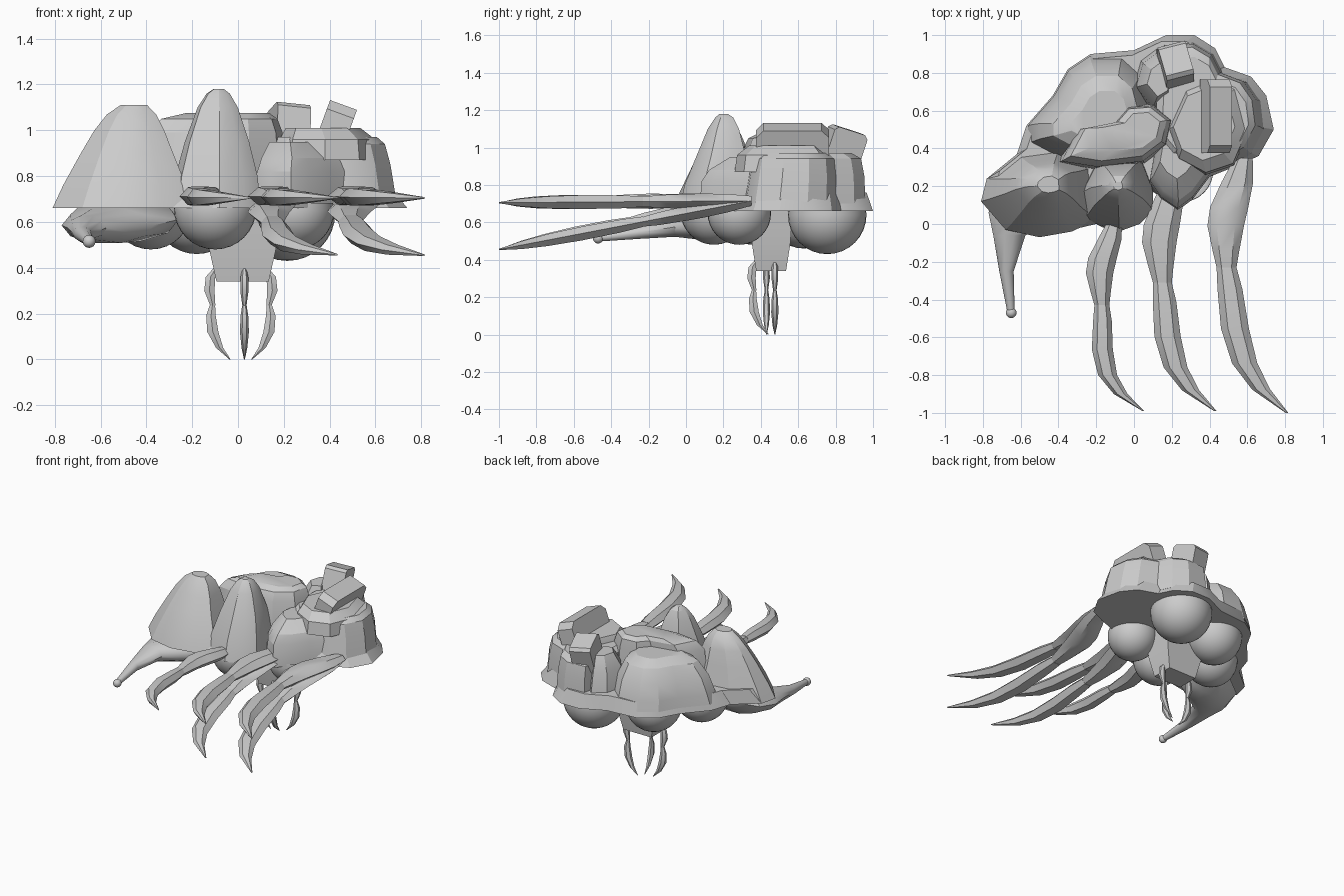
import bpy, bmesh, math
from mathutils import Vector, Matrix

old = bpy.data.objects.get("Cube")
if old:
    bpy.data.objects.remove(old, do_unlink=True)

grey = bpy.data.materials.new("plain_grey")
grey.use_nodes = True
GREY = (0.6, 0.6, 0.6, 1)
grey.diffuse_color = GREY
grey.node_tree.nodes["Principled BSDF"].inputs["Base Color"].default_value = GREY


def finish(ob, angle=30):
    """Give an object its colour, outward normals and smooth shading."""
    ob.data.materials.append(grey)
    bm = bmesh.new()
    bm.from_mesh(ob.data)
    bmesh.ops.recalc_face_normals(bm, faces=bm.faces)
    bm.to_mesh(ob.data)
    bm.free()
    bpy.ops.object.select_all(action='DESELECT')
    ob.select_set(True)
    bpy.context.view_layer.objects.active = ob
    bpy.ops.object.shade_smooth_by_angle(angle=math.radians(angle))
    return ob


def loft(name, rings, angle=30):
    """Skin equal-length rings of points and cap both ends."""
    n = len(rings[0])
    verts = [p for ring in rings for p in ring]
    faces = [(k * n + i, k * n + (i + 1) % n, (k + 1) * n + (i + 1) % n, (k + 1) * n + i)
             for k in range(len(rings) - 1) for i in range(n)]
    last = (len(rings) - 1) * n
    faces += [tuple(range(n)), tuple(range(last, last + n))]
    me = bpy.data.meshes.new(name)
    me.from_pydata(verts, [], faces)
    ob = bpy.data.objects.new(name, me)
    bpy.context.collection.objects.link(ob)
    return finish(ob, angle)


def mound(name, outline, levels, angle=25):
    """Stack scaled copies of an outline; level = z, scale, centre shift x, y."""
    cx = sum(p[0] for p in outline) / len(outline)
    cy = sum(p[1] for p in outline) / len(outline)
    loft(name, [[(cx + dx + (x - cx) * s, cy + dy + (y - cy) * s, z) for x, y in outline]
                for z, s, dx, dy in levels], angle)


def tube(name, path, sides=6, upright=False):
    """Tapered limb; path = centre x, y, z and two half widths."""
    rings = []
    for x, y, z, w, h in path:
        ring = []
        for i in range(sides):
            a = math.tau * i / sides
            u, v = w * math.cos(a), h * math.sin(a)
            ring.append((x + u, y + v, z) if upright else (x + u, y, z + v))
        rings.append(ring)
    return loft(name, rings, 40)


def ball(name, x, y, z, r):
    bpy.ops.mesh.primitive_uv_sphere_add(segments=32, ring_count=16, radius=r, location=(x, y, z))
    bpy.context.object.name = name
    return finish(bpy.context.object)


# Flared base rim
mound("base_rim", [
    (-.81, .12), (-.78, .24), (-.62, .37), (-.57, .52), (-.43, .68), (-.35, .82), (-.23, .9),
    (0, .92), (.17, 1), (.32, 1), (.43, .93), (.48, .83), (.62, .78), (.7, .68), (.74, .5),
    (.66, .36), (.55, .31), (.4, .25), (.23, .09), (.1, .17), (.03, 0), (-.08, -.04),
    (-.2, 0), (-.5, -.07), (-.68, -.03)],
    [(.66, 1, 0, 0), (.76, .9, -.01, .02)], 30)

# Tall front mounds
mound("side_hump", [
    (-.81, .12), (-.78, .24), (-.62, .37), (-.4, .4), (-.22, .3), (-.2, .02), (-.33, -.04),
    (-.5, -.07), (-.68, -.03)],
    [(.66, 1, 0, 0), (.76, .88, .01, .01), (.9, .66, .02, .03), (1, .5, .03, .05),
     (1.07, .35, .04, .06), (1.11, .19, .05, .06)])
mound("front_hump", [
    (-.29, .15), (-.26, .02), (-.2, 0), (-.08, -.04), (.03, 0), (.1, .07), (.1, .2),
    (.05, .33), (-.2, .33)],
    [(.66, 1, 0, 0), (.8, .92, 0, .02), (.95, .72, 0, .05), (1.1, .45, 0, .07),
     (1.16, .26, 0, .08), (1.18, .12, 0, .08)])
mound("front_lobe", [
    (.08, .22), (.14, .13), (.23, .07), (.31, .13), (.4, .25), (.52, .38), (.4, .5), (.12, .45)],
    [(.66, 1, 0, 0), (.82, .98, 0, .01), (.88, .88, 0, .03), (.95, .6, -.02, .09)])

# Rear mass with a raised winding ridge
mound("rear_lobe", [
    (-.57, .42), (-.57, .52), (-.43, .68), (-.35, .82), (-.23, .9), (-.05, .9), (.06, .8),
    (.14, .5), (.05, .32), (-.2, .27), (-.42, .34)],
    [(.7, .97, 0, 0), (.77, .91, 0, 0), (.88, .82, .01, 0), (.97, .66, .03, -.01),
     (1.01, .44, .05, -.02)])
mound("winding_ridge", [
    (-.39, .33), (-.2, .3), (.05, .33), (.17, .42), (.2, .55), (.1, .63), (-.03, .62),
    (-.1, .54), (-.2, .52), (-.3, .5)],
    [(.75, 1.05, 0, 0), (.99, .98, 0, 0), (1.05, .86, .01, .01), (1.075, .62, .04, .02)])
mound("valley_rock", [(.0, .72), (.04, .86), (.12, .92), (.2, .84), (.2, .66), (.1, .6)],
      [(.7, 1.1, 0, 0), (.9, .9, 0, 0), (1, .55, .02, 0)])

# Right dome with its stepped crown
mound("dome_wall", [
    (.1, .45), (.12, .8), (.16, .95), (.32, .96), (.42, .9), (.47, .8), (.6, .75), (.67, .65),
    (.69, .5), (.62, .37), (.53, .32), (.35, .3), (.2, .33)],
    [(.7, 1, 0, 0), (.85, .95, -.01, .01), (.94, .9, -.02, .01), (.97, .78, -.02, 0)])
mound("dome_crown", [
    (.17, .5), (.27, .72), (.42, .78), (.55, .73), (.61, .5), (.53, .31), (.38, .26), (.23, .34)],
    [(.87, 1, 0, 0), (.96, .95, 0, 0), (1.01, .74, -.02, .01)])


def block(name, centre, size, turn, chamfer):
    sx, sy, sz = (s / 2 for s in size)
    c = chamfer
    side = [(-sy, -sz), (sy, -sz), (sy, sz - c), (sy - c, sz), (c - sy, sz), (-sy, sz - c)]
    ob = loft(name, [[(x, y, z) for y, z in side] for x in (-sx, sx)])
    ob.location = centre
    ob.rotation_euler = turn


block("crown_block", (.435, .57, 1.04), (.125, .39, .15), (0, .35, 0), .04)
block("rear_block", (.22, .84, 1), (.15, .19, .2), (-.3, .1, .25), .02)

# Rounded bellies hanging below the rim, open where the rim hides them
for x, y, z, r in [(-.1, .15, .66, .18), (.25, .285, .65, .17), (.215, .755, .64, .21),
                   (-.18, .63, .65, .19), (-.38, .36, .66, .18)]:
    belly = ball("belly_sphere", x, y, z, r)
    bm = bmesh.new()
    bm.from_mesh(belly.data)
    bmesh.ops.delete(bm, geom=[v for v in bm.verts if v.co.z > r * .25], context='VERTS')
    bm.to_mesh(belly.data)
    bm.free()

# Side horn with a ball tip
tube("horn", [(-.44, .32, .65, .12, .05), (-.5, .2, .61, .24, .1), (-.57, .06, .585, .2, .08),
              (-.66, -.06, .575, .085, .055), (-.675, -.25, .545, .038, .035),
              (-.652, -.46, .517, .02, .02)], 10)
ball("horn_tip", -.65, -.47, .515, .028)

# Leg segment shapes: fraction along, sideways bend, width factor, half thickness
UPPER = [(0, .01, .55, .03), (.22, -.005, .95, .043), (.45, -.03, 1.15, .047),
         (.62, -.035, 1.1, .045), (.85, -.015, .8, .04), (1, 0, .6, .03)]
LOWER = [(0, 0, .6, .032), (.15, -.03, .75, .04), (.42, -.09, .84, .043),
         (.66, -.115, .76, .037), (.84, -.085, .55, .025), (1, 0, .08, .004)]


def leg(root, knee, tip, drop, w):
    """Two-part front leg; drop lowers the knee and tip."""
    for name, a, b, shape in [("upper_leg", root, knee, UPPER), ("lower_leg", knee, tip, LOWER)]:
        path = []
        for t, bend, k, h in shape:
            x = a[0] + (b[0] - a[0]) * t + bend
            y = a[1] + (b[1] - a[1]) * t
            z = .715 - drop * (root[1] - y) / (root[1] + 1)
            path.append((x, y, z, w * k, h))
        tube(name, path)


for drop in (.01, .26):
    leg((.57, .35), (.49, -.23), (.81, -1), drop, .088)
    leg((.2, .25), (.15, -.31), (.43, -.99), drop, .083)
leg((-.11, .02), (-.17, -.43), (.05, -.99), .01, .066)

# Square stalk with three gripping claws
mound("stalk", [(-.13, .35), (.17, .35), (.17, .56), (-.13, .56)],
      [(.66, 1.1, 0, 0), (.48, .97, 0, 0), (.34, .76, 0, 0)])
CLAW_UPPER = [(.105, .4, .012), (.13, .36, .024), (.135, .3, .026), (.12, .235, .013)]
CLAW_LOWER = [(.122, .235, .014), (.128, .19, .024), (.12, .12, .028), (.09, .05, .018),
              (.045, 0, .003)]
for turn, x, y in [(90, .01, .43), (180, .028, .485), (270, .015, .475)]:
    for name, path in [("claw_upper", CLAW_UPPER), ("claw_lower", CLAW_LOWER)]:
        claw = tube(name, [(0, r, z, w * .7, w) for r, z, w in path], 6, True)
        claw.matrix_world = (Matrix.Translation(Vector((x, y, 0)))
                             @ Matrix.Rotation(math.radians(turn), 4, 'Z'))
